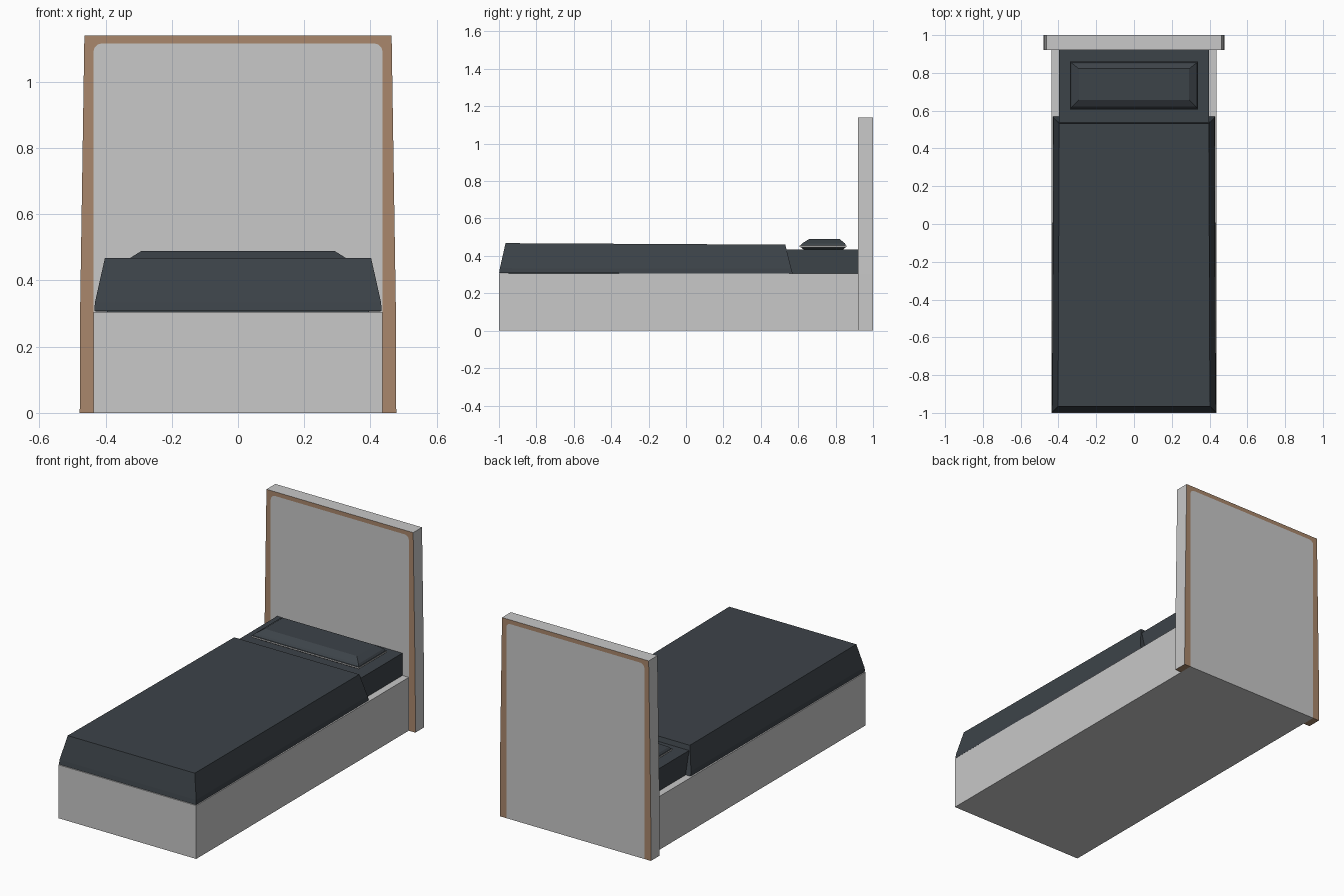
import bpy, bmesh, math

if "Cube" in bpy.data.objects:
    bpy.data.objects.remove(bpy.data.objects["Cube"])


def material(name, rgb):
    m = bpy.data.materials.new(name)
    m.diffuse_color = (*rgb, 1)
    m.use_nodes = True
    m.node_tree.nodes["Principled BSDF"].inputs["Base Color"].default_value = m.diffuse_color
    return m


GREY = material("light grey", (0.58, 0.58, 0.58))
BROWN = material("wood brown", (0.40, 0.245, 0.15))
DARK = material("dark slate", (0.046, 0.056, 0.066))


def finish(name, bm, mats, rule=None):
    bmesh.ops.recalc_face_normals(bm, faces=bm.faces[:])
    bm.normal_update()
    if rule:
        for f in bm.faces:
            f.material_index = rule(f)
    me = bpy.data.meshes.new(name)
    bm.to_mesh(me)
    bm.free()
    for m in mats:
        me.materials.append(m)
    ob = bpy.data.objects.new(name, me)
    bpy.context.collection.objects.link(ob)
    return ob


def stack(name, rings, mats, rule=None):
    """Loft rectangles: (half width front, half width back, y0, y1, z front, z back)."""
    bm = bmesh.new()
    loops = []
    for wf, wb, y0, y1, zf, zb in rings:
        loops.append([bm.verts.new(p) for p in
                      ((-wf, y0, zf), (wf, y0, zf), (wb, y1, zb), (-wb, y1, zb))])
    bm.faces.new(loops[0])
    bm.faces.new(loops[-1])
    for a, b in zip(loops, loops[1:]):
        for i in range(4):
            j = (i + 1) % 4
            bm.faces.new((a[i], a[j], b[j], b[i]))
    return finish(name, bm, mats, rule)


def plate(name, outline, y0, y1, mats, rule=None):
    """Extrude an (x, z) outline from y0 to y1."""
    bm = bmesh.new()
    face = bm.faces.new([bm.verts.new((x, y0, z)) for x, z in outline])
    ext = bmesh.ops.extrude_face_region(bm, geom=[face], use_keep_orig=True)
    for v in ext["geom"]:
        if isinstance(v, bmesh.types.BMVert):
            v.co.y = y1
    return finish(name, bm, mats, rule)


def mirrored(half):
    return half + [(-x, z) for x, z in reversed(half)]


# Bed base and mattress
stack("bed_base", [(0.436, 0.436, -1, 0.92, z, z) for z in (0, 0.305)], [GREY])
stack("mattress", [(0.396, 0.396, -0.95, 0.92, z, z) for z in (0.305, 0.433)], [DARK])

# Headboard: inner panel with rounded top corners, wrapped by a wooden-edged frame
r = 0.026
inner = [(0.437, 0)] + [(0.437 - r + r * math.cos(a), 1.116 - r + r * math.sin(a))
                        for a in (i * math.pi / 6 for i in range(4))]
outer = [(0.478, 0), (0.477, 0.3), (0.464, 1.14)]
plate("headboard_panel", mirrored(inner), 0.92, 1.0, [GREY])
plate("headboard_frame", mirrored(outer) + list(reversed(mirrored(inner))), 0.92, 1.0,
      [GREY, BROWN], lambda f: int(abs(f.normal.y) > 0.9 or f.normal.z < -0.9))

# Blanket draped over the mattress, slightly lower toward the head
stack("blanket", [(0.434, 0.428, -0.999, 0.570, 0.308, 0.306),
                  (0.432, 0.426, -0.995, 0.563, 0.334, 0.332),
                  (0.402, 0.396, -0.965, 0.531, 0.468, 0.460)], [DARK])

# Pillow with a pale piping band around its widest line
pillow = [(0.310, 0.635, 0.835, 0.430), (0.334, 0.613, 0.853, 0.446),
          (0.340, 0.607, 0.859, 0.447), (0.340, 0.607, 0.859, 0.455),
          (0.335, 0.612, 0.854, 0.456), (0.327, 0.621, 0.850, 0.467),
          (0.292, 0.657, 0.822, 0.489)]
stack("pillow", [(w, w, y0, y1, z, z) for w, y0, y1, z in pillow], [DARK, GREY],
      lambda f: int(0.4465 < f.calc_center_median().z < 0.4552))
